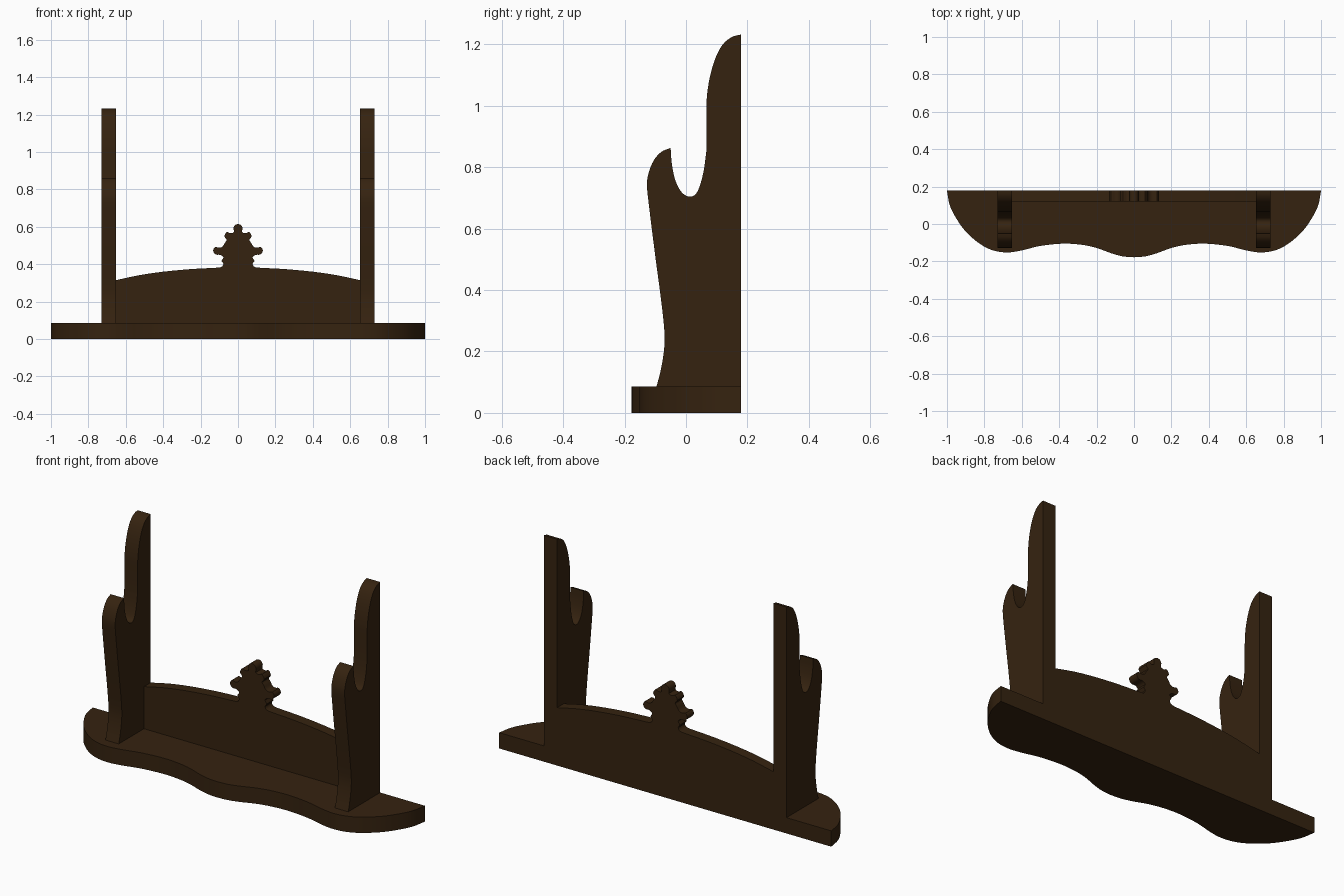
import bpy, bmesh, math
from mathutils import Vector

if "Cube" in bpy.data.objects:
    bpy.data.objects.remove(bpy.data.objects["Cube"])

wood = bpy.data.materials.new("dark_brown_wood")
wood.diffuse_color = (0.036, 0.0165, 0.005, 1)
wood.use_nodes = True
wood.node_tree.nodes["Principled BSDF"].inputs["Base Color"].default_value = wood.diffuse_color


def spline(pts, n=4):
    """Smooth open curve through the points."""
    p = [Vector(q) for q in pts]
    p = [2 * p[0] - p[1]] + p + [2 * p[-1] - p[-2]]
    out = []
    for i in range(1, len(p) - 2):
        a, b, c, d = p[i - 1:i + 3]
        for k in range(n):
            t = k / n
            out.append(0.5 * (2 * b + (c - a) * t + (2 * a - 5 * b + 4 * c - d) * t * t
                              + (3 * b - a - 3 * c + d) * t ** 3))
    return [tuple(v) for v in out] + [tuple(p[-2])]


def extrude(name, outline, place, depth):
    """Fill an outline (2D points mapped by place) and extrude it by depth."""
    bm = bmesh.new()
    face = bm.faces.new([bm.verts.new(place(u, v)) for u, v in outline])
    r = bmesh.ops.extrude_face_region(bm, geom=[face])
    bmesh.ops.translate(bm, vec=depth,
                        verts=[g for g in r["geom"] if isinstance(g, bmesh.types.BMVert)])
    bmesh.ops.recalc_face_normals(bm, faces=bm.faces)
    me = bpy.data.meshes.new(name)
    bm.to_mesh(me)
    bm.free()
    me.materials.append(wood)
    ob = bpy.data.objects.new(name, me)
    bpy.context.collection.objects.link(ob)
    bpy.ops.object.select_all(action='DESELECT')
    ob.select_set(True)
    bpy.context.view_layer.objects.active = ob
    bpy.ops.object.shade_smooth_by_angle(angle=math.radians(30))
    return ob


def mirrored(half):
    """Half outline ending on the centre line, completed to the other side."""
    return half + [(-x, y) for x, y in reversed(half[:-1])]


BACK, TOP = 0.179, 0.086

# Base board with wavy front edge
base = spline([(-1, BACK), (-0.985, 0.10), (-0.95, 0.03), (-0.9, -0.04), (-0.83, -0.102),
               (-0.76, -0.139), (-0.68, -0.152), (-0.60, -0.141), (-0.5, -0.117),
               (-0.38, -0.105), (-0.28, -0.111), (-0.2, -0.128), (-0.12, -0.157),
               (-0.06, -0.173), (0, -0.178)])
extrude("base_board", mirrored(base), lambda u, v: (u, v, 0), (0, 0, TOP))

# Upright posts with a cradle notch
post = [(BACK, TOP)]
post += spline([(BACK, 1.232), (0.15, 1.224), (0.12, 1.2), (0.095, 1.153), (0.077, 1.09),
                (0.068, 1.03), (0.066, 0.98)])
post += spline([(0.066, 0.85), (0.056, 0.78), (0.038, 0.722), (0.015, 0.704), (-0.012, 0.716),
                (-0.034, 0.755), (-0.046, 0.81), (-0.05, 0.862)])
post += spline([(-0.052, 0.862), (-0.08, 0.85), (-0.105, 0.822), (-0.122, 0.78), (-0.127, 0.74),
                (-0.12, 0.67), (-0.1, 0.51), (-0.084, 0.39), (-0.071, 0.275), (-0.071, 0.21),
                (-0.082, 0.14), (-0.096, TOP)])
for name, x in (("left_post", -0.731), ("right_post", 0.651)):
    extrude(name, post, lambda u, v, x=x: (x, u, v), (0.08, 0, 0))

# Back panel with lobed crest ornament
panel = [(-0.651, TOP)]
panel += spline([(-0.651, 0.315), (-0.53, 0.341), (-0.4, 0.36), (-0.25, 0.374), (-0.12, 0.381),
                 (-0.088, 0.386), (-0.078, 0.402), (-0.088, 0.418), (-0.078, 0.437),
                 (-0.095, 0.45), (-0.12, 0.452), (-0.133, 0.472), (-0.122, 0.492),
                 (-0.1, 0.488), (-0.082, 0.495), (-0.07, 0.515), (-0.06, 0.53),
                 (-0.073, 0.549), (-0.06, 0.572), (-0.04, 0.566), (-0.022, 0.572),
                 (-0.024, 0.594), (-0.015, 0.61), (0, 0.615)], 3)
extrude("crest_panel", mirrored(panel), lambda u, v: (u, 0.121, v), (0, BACK - 0.121, 0))
